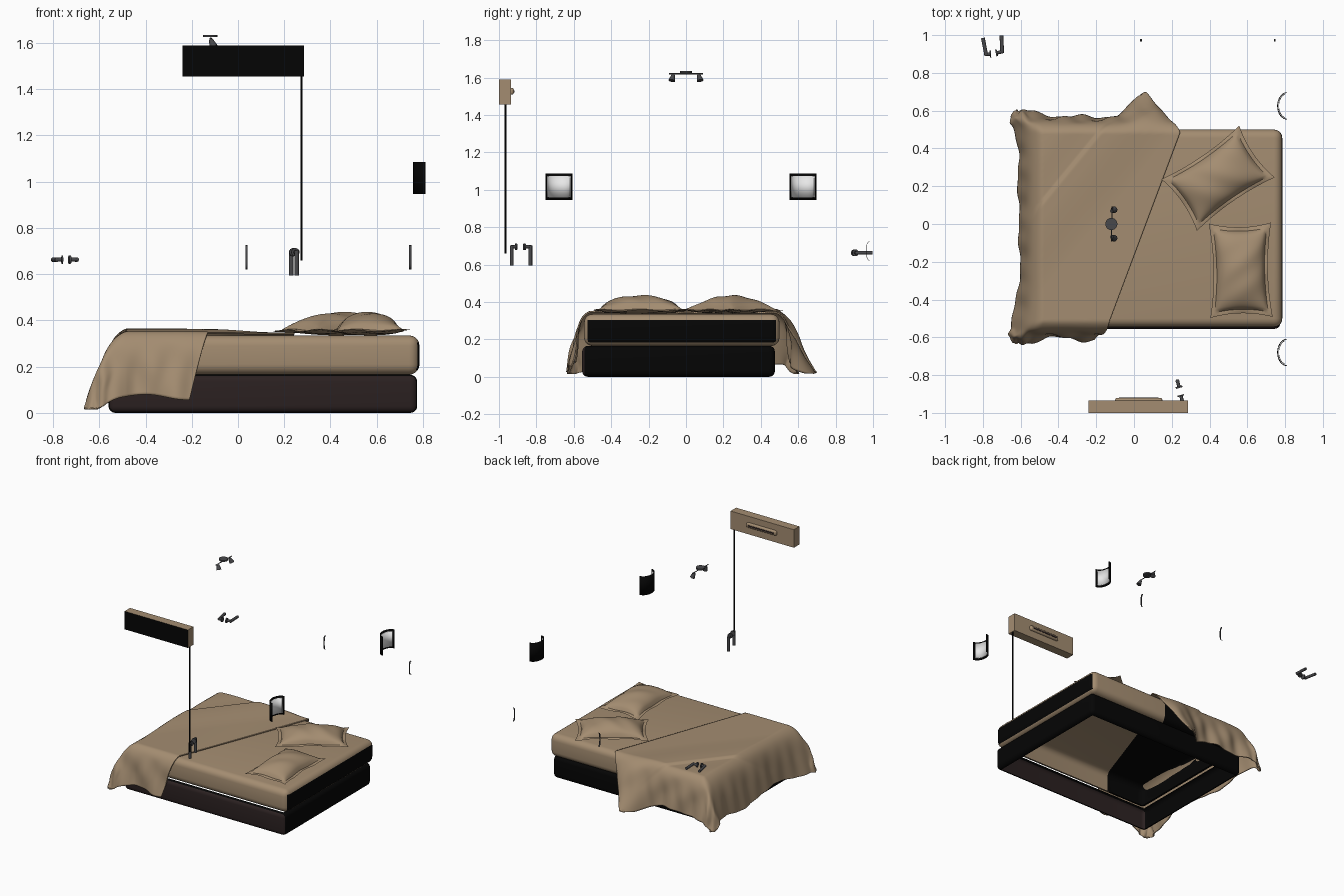
import bpy, bmesh, math
from mathutils import Vector, Matrix

if "Cube" in bpy.data.objects:
    bpy.data.objects.remove(bpy.data.objects["Cube"])


def material(name, r, g, b):
    m = bpy.data.materials.new(name)
    m.diffuse_color = (r, g, b, 1)
    m.use_nodes = True
    m.node_tree.nodes["Principled BSDF"].inputs["Base Color"].default_value = m.diffuse_color
    return m


TAN = material("tan_fabric", 0.37, 0.265, 0.165)
BROWN = material("dark_brown", 0.024, 0.015, 0.015)
BLACK = material("black", 0.0015, 0.0015, 0.0015)
GREY = material("dark_grey_metal", 0.065, 0.065, 0.07)
WHITE = material("lamp_white", 0.8, 0.8, 0.8)


def finish(bm, name, mats, rule=None, recalc=True):
    if recalc:
        bmesh.ops.recalc_face_normals(bm, faces=bm.faces[:])
    bm.normal_update()
    for f in bm.faces:
        f.smooth = True
        if rule:
            f.material_index = rule(f)
    me = bpy.data.meshes.new(name)
    bm.to_mesh(me)
    bm.free()
    for m in mats:
        me.materials.append(m)
    ob = bpy.data.objects.new(name, me)
    bpy.context.collection.objects.link(ob)
    me.set_sharp_from_angle(angle=math.radians(40))
    return ob


def box(name, lo, hi, mats, bevel=0, rule=None, segs=5, drop=None, cut=None):
    lo, hi = Vector(lo), Vector(hi)
    bm = bmesh.new()
    bmesh.ops.create_cube(bm, size=1)
    for v in bm.verts:
        v.co = Vector(v.co[i] * (hi[i] - lo[i]) + (lo[i] + hi[i]) / 2 for i in range(3))
    if bevel:
        bmesh.ops.bevel(bm, geom=bm.edges[:], offset=bevel, segments=segs, profile=0.5, affect='EDGES')
    bmesh.ops.recalc_face_normals(bm, faces=bm.faces[:])
    bm.normal_update()
    if cut:
        bmesh.ops.bisect_plane(bm, geom=bm.verts[:] + bm.edges[:] + bm.faces[:], plane_co=cut[0], plane_no=cut[1])
    if drop:
        bmesh.ops.delete(bm, geom=[f for f in bm.faces if drop(f)], context='FACES')
    return finish(bm, name, mats, rule, recalc=False)


def rod(name, a, b, r, mat, r2=None, sides=16):
    a, b = Vector(a), Vector(b)
    bm = bmesh.new()
    mtx = Matrix.Translation((a + b) / 2) @ (b - a).to_track_quat('Z', 'Y').to_matrix().to_4x4()
    bmesh.ops.create_cone(bm, cap_ends=True, segments=sides, radius1=r,
                          radius2=r if r2 is None else r2, depth=(b - a).length, matrix=mtx)
    return finish(bm, name, [mat])


def sheet(bm, fn, nu, nv):
    vs = [[bm.verts.new(fn(i / nu, j / nv)) for j in range(nv + 1)] for i in range(nu + 1)]
    for i in range(nu):
        for j in range(nv):
            bm.faces.new((vs[i][j], vs[i + 1][j], vs[i + 1][j + 1], vs[i][j + 1]))


def thicken(ob, t):
    mod = ob.modifiers.new("thickness", 'SOLIDIFY')
    mod.thickness = t
    mod.offset = 0


def smoothstep(a, b, x):
    t = min(1, max(0, (x - a) / (b - a)))
    return t * t * (3 - 2 * t)


def bump(x, c, w):
    return math.exp(-((x - c) / w) ** 2)


# Bed base: open rounded frame, brown at the front
box("bed_base", (-0.56, -0.555, 0), (0.775, 0.475, 0.165), [BLACK, BROWN], 0.03,
    lambda f: 1 if f.normal.y < -0.6 else 0, drop=lambda f: abs(f.normal.z) > 0.99)

# Mattress: open shell, dark at the head end and beneath the duvet
edge_point, edge_normal = Vector((-0.03, 0, 0)), Vector((0.945, -0.326, 0))


def mattress_colour(f):
    c = f.calc_center_median()
    covered = (c - edge_point).dot(edge_normal) < 0
    return 1 if covered or (f.normal.x > 0.75 and c.z < 0.3) else 0


box("mattress", (-0.54, -0.545, 0.165), (0.785, 0.5, 0.335), [TAN, BLACK], 0.045, mattress_colour,
    drop=lambda f: f.normal.z < -0.99, cut=(edge_point, edge_normal))


# Duvet: one cloth draped over the foot half with a diagonal edge
def duvet_point(u, v):
    y0, y1, x0 = -0.515, 0.485, -0.485
    xn = -0.62 + 0.75 * u
    if v < 0.5:
        low = 0.31 + 0.012 * math.sin(13 * xn)
        b = y0 - low + (v * 2) * (low - y0)
    else:
        high = 0.30 + 0.06 * smoothstep(0.6, 1, u) + 0.01 * math.sin(15 * xn)
        b = (v * 2 - 1) * (y1 + high)
    ey = max(0, y0 - b, b - y1)
    upper = b > 0
    bc = min(y1, max(y0, b))
    xr = -0.13 + 0.375 * (bc - y0) / (y1 - y0) - (0.5 if upper else 0.25) * ey
    xl = x0 - 0.33 - 0.02 * math.sin(9 * b)
    a = xl + u * (xr - xl)
    ex = max(0, x0 - a)
    # round off the hanging corners
    over = math.hypot(ex, ey)
    k = min(1, 0.36 / over) if over > 0 else 1
    ex, ey, over = ex * k, ey * k, over * k

    def out(e, r=0.05):
        return r * (1 - math.exp(-e / r))
    z = 0.348 - (over - 0.5 * out(over, 0.06))
    hang = smoothstep(0.03, 0.22, over)
    flare_y = 0.10 + 0.16 * bump(a, -0.72, 0.2) + (0.34 * bump(a, 0.07, 0.1) if upper else 0.05 * bump(a, -0.22, 0.12))
    flare_x = 0.17 + 0.16 * smoothstep(0.3, 0.65, abs(b))
    wave = 0.009 * hang
    oy = out(ey) + flare_y * ey + wave * (math.sin(24 * a - 14 * ey) + 0.5 * math.sin(51 * a + 9 * ey)) * smoothstep(0, 0.1, ey)
    ox = out(ex, 0.065) + flare_x * ex + wave * (0.6 * math.sin(20 * b + 10 * ex) + 0.3 * math.sin(47 * b)) * smoothstep(0, 0.1, ex)
    x = max(a, x0) - ox
    y = bc + (oy if upper else -oy)
    # folded-back layer lies on top beyond a diagonal line
    side = ((a + 0.58) * 0.56 - b * 0.46) / 0.725
    flat = 1 - hang
    z += 0.012 * (smoothstep(-0.01, 0.01, side) - smoothstep(0.05, 0.3, side)) * flat
    z -= 0.005 * smoothstep(-0.25, 0.15, x) * flat
    z += 0.003 * math.sin(16 * a - 11 * b) * flat * smoothstep(0, 0.2, -side)
    return x, y, max(z, 0.012 + 0.008 * (1 + math.sin(30 * a + 21 * b)) * hang)


bm = bmesh.new()
sheet(bm, duvet_point, 120, 160)
thicken(finish(bm, "duvet", [TAN]), 0.008)


# Pillows: puffed centre with a flat flange and pulled-out corners
def pillow(name, cx, cy, angle, hu, hv):
    bm = bmesh.new()
    for sgn, height in ((1, 0.075), (-1, 0.014)):
        def pt(s, t):
            u, v = s * 2 - 1, t * 2 - 1
            pu, pv = min(1, abs(u) / 0.9), min(1, abs(v) / 0.87)
            h = ((1 - pu ** 2) * (1 - pv ** 2)) ** 0.5
            rim = 0.004 * (1 - max(abs(u), abs(v)) ** 30)
            x = u * hu * (1 - 0.09 * (1 - v * v))
            y = v * hv * (1 - 0.13 * (1 - u * u))
            crease = 0.003 * math.sin(9 * u + 4 * v) * h
            edge = 0.004 * math.sin(7 * u + 5 * v) * max(abs(u), abs(v)) ** 4
            return x, y, 0.356 + edge + sgn * (height * h + rim) + crease
        sheet(bm, pt, 44, 34)
    bmesh.ops.remove_doubles(bm, verts=bm.verts[:], dist=0.0003)
    bmesh.ops.rotate(bm, verts=bm.verts[:], matrix=Matrix.Rotation(math.radians(angle), 3, 'Z'))
    bmesh.ops.translate(bm, verts=bm.verts[:], vec=(cx, cy, 0))
    finish(bm, name, [TAN])


pillow("pillow_back", 0.445, 0.242, 34.5, 0.25, 0.166)
pillow("pillow_front", 0.565, -0.245, 91, 0.25, 0.165)

# Wall unit with a dark rear face, rounded vent and hanging cord
box("wall_unit", (-0.24, -1, 1.455), (0.285, -0.935, 1.59), [TAN, BLACK], 0, lambda f: 1 if f.normal.y < -0.5 else 0)
box("wall_unit_vent", (-0.1, -0.945, 1.508), (0.15, -0.92, 1.545), [TAN], 0.012, segs=3)
box("vent_slot", (-0.08, -0.921, 1.521), (0.13, -0.918, 1.531), [BROWN])
rod("cord", (0.275, -0.965, 0.66), (0.275, -0.965, 1.457), 0.005, BLACK, sides=8)

# Curved wall sconces, open toward the wall, white inside
for i, yc in enumerate((-0.68, 0.625)):
    for part, dx, dy, inset, span, mat in (("shell", 0.05, 0.07, 0, 90, BLACK), ("liner", 0.044, 0.064, 0.013, 76, WHITE)):
        def arc(s, t):
            th = math.radians(span) * (2 * s - 1)
            return (0.81 - dx * math.cos(th), yc + dy * math.sin(th), 0.946 + inset + t * (0.14 - 2 * inset))
        bm = bmesh.new()
        sheet(bm, arc, 20, 1)
        thicken(finish(bm, f"sconce_{part}_{i}", [mat]), 0.004)

# Ceiling spotlight with two heads
rod("ceiling_plate", (-0.12, 0, 1.625), (-0.12, 0, 1.635), 0.032, GREY, sides=24)
rod("ceiling_arm", (-0.12, -0.092, 1.62), (-0.115, 0.092, 1.62), 0.003, GREY)
for s in (-1, 1):
    rod(f"spot_head_{s}", (-0.105, s * 0.076, 1.583), (-0.118, s * 0.068, 1.615), 0.018, GREY, 0.009)


# Lever handles: rosette, neck and lever on each side of a leaf
def lever(name, root, neck, tip):
    root, neck, tip = Vector(root), Vector(neck), Vector(tip)
    rod(name + "_rosette", root, root + (neck - root) * 0.25, 0.018, GREY)
    rod(name + "_neck", root, neck + (neck - root) * 0.15, 0.009, GREY)
    rod(name + "_lever", neck - (tip - neck) * 0.08, tip, 0.01, GREY)


lever("door_handle_outer", (-0.757, 0.90, 0.663), (-0.783, 0.898, 0.663), (-0.80, 0.985, 0.663))
lever("door_handle_inner", (-0.732, 0.905, 0.663), (-0.698, 0.912, 0.663), (-0.702, 0.998, 0.663))
lever("side_handle_outer", (0.247, -0.905, 0.695), (0.254, -0.932, 0.695), (0.254, -0.932, 0.595))
lever("side_handle_inner", (0.240, -0.868, 0.695), (0.230, -0.832, 0.695), (0.230, -0.832, 0.595))

# Slim curved pulls
for i, x in enumerate((0.037, 0.745)):
    def bow(s, t):
        return x + 0.01 * (t - 0.5), 0.966 + 0.014 * abs(2 * s - 1) ** 6, 0.622 + 0.103 * s
    bm = bmesh.new()
    sheet(bm, bow, 16, 1)
    thicken(finish(bm, f"pull_{i}", [GREY]), 0.002)
